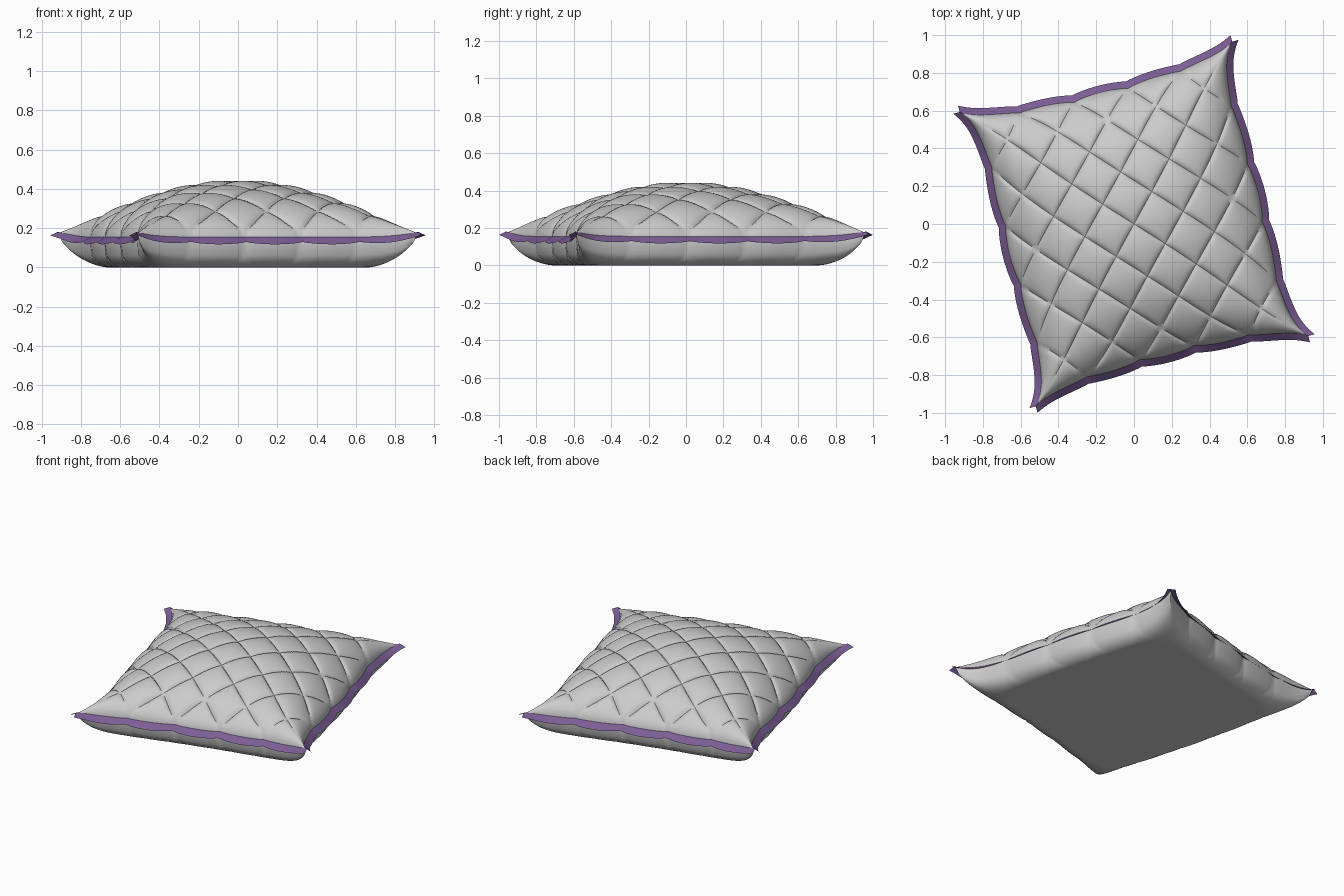
import bpy, bmesh
from math import sin, pi, radians
from mathutils import Vector, Matrix

if "Cube" in bpy.data.objects:
    bpy.data.objects.remove(bpy.data.objects["Cube"])

N = 120                       # grid resolution, a multiple of the quilt period
CELL = 0.4                    # quilt line spacing in the -1..1 cloth space
ROT = Matrix.Rotation(radians(14.5), 3, 'Z')


def puff(a, b):
    """0 on the diagonal stitch lines, 1 in the middle of a quilt cell."""
    s = abs(sin(pi * (a + b) / CELL) * sin(pi * (a - b) / CELL))
    return s ** 0.36


def plan(a, b):
    """Pinched-corner square outline with small scallops on the rim."""
    u = a * (0.672 - 0.045 * b ** 2 + 0.118 * b ** 6)
    v = b * (0.712 + 0.04 * a ** 2 + 0.053 * a ** 6)
    scallop = 0.025 * max(abs(a), abs(b)) ** 12 * (1 - a * a * b * b)
    k = 1 + scallop * (puff(a, b) - 0.5)
    return u * k, v * k


def rim_z(a, b):
    m = min(abs(a), abs(b))
    return 0.148 + 0.025 * m ** 6


def fill(a, b):
    return max(0.0, (1 - a * a) * (1 - b * b))


def top(a, b):
    u, v = plan(a, b)
    f = fill(a, b)
    corner = 0.25 * a * a * b * b * f ** 0.5
    groove = 0.024 * min(1, 7 * f) * (puff(a, b) - 0.8)
    return Vector((u, v, rim_z(a, b) + 0.294 * f ** 0.61 + corner + groove))


def bottom(a, b):
    u, v = plan(a, b)
    g = min(1.0, 1.75 * (1 + 0.5 * a * a * b * b) * fill(a, b) ** 0.4)
    return Vector((u, v, rim_z(a, b) * (1 - g) ** 1.5))


def finish(name, bm, angle, color=None):
    me = bpy.data.meshes.new(name)
    bm.to_mesh(me)
    bm.free()
    ob = bpy.data.objects.new(name, me)
    bpy.context.collection.objects.link(ob)
    if color:
        mat = bpy.data.materials.new(name + "_colour")
        mat.diffuse_color = color
        mat.use_nodes = True
        mat.node_tree.nodes["Principled BSDF"].inputs["Base Color"].default_value = mat.diffuse_color
        me.materials.append(mat)
    bpy.ops.object.select_all(action='DESELECT')
    ob.select_set(True)
    bpy.context.view_layer.objects.active = ob
    bpy.ops.object.shade_smooth_by_angle(angle=radians(angle))
    return ob


def add_sheet(bm, rows, values=None):
    """Grid of faces; with values, split each quad along its lower diagonal."""
    grid = [[bm.verts.new(ROT @ p) for p in row] for row in rows]
    for j in range(len(grid) - 1):
        for i in range(len(grid[0]) - 1):
            q = (grid[j][i], grid[j][i + 1], grid[j + 1][i + 1], grid[j + 1][i])
            if not values:
                bm.faces.new(q)
            elif (values[j][i] + values[j + 1][i + 1]
                  < values[j][i + 1] + values[j + 1][i]):
                bm.faces.new((q[0], q[1], q[2]))
                bm.faces.new((q[0], q[2], q[3]))
            else:
                bm.faces.new((q[0], q[1], q[3]))
                bm.faces.new((q[1], q[2], q[3]))


steps = [2 * i / N - 1 for i in range(N + 1)]

# Quilted cushion body: domed quilted top and flat-bottomed underside
bm = bmesh.new()
stitch = [[puff(a, b) for a in steps] for b in steps]
add_sheet(bm, [[top(a, b) for a in steps] for b in steps], stitch)
add_sheet(bm, [[bottom(a, b) for a in steps] for b in steps])
rim = [v for v in bm.verts if v.is_boundary]
bmesh.ops.remove_doubles(bm, verts=rim, dist=0.0005)
bmesh.ops.recalc_face_normals(bm, faces=bm.faces)
finish("quilted_cushion", bm, 60)

# Purple trim: one thin sloping ribbon along each side, open at the corners
bm = bmesh.new()
sides = [(lambda t: (1, t), (1, 0)), (lambda t: (-1, t), (-1, 0)),
         (lambda t: (t, 1), (0, 1)), (lambda t: (t, -1), (0, -1))]
for edge, (nx, ny) in sides:
    inner, outer = [], []
    for t in steps:
        p = top(*edge(t))
        out = Vector((nx, ny, 0))
        wave = 0.012 * (puff(*edge(t)) - 0.5) * (1 - t ** 8)
        drop = 0.024 * (1 - 0.6 * t ** 8)
        inner.append(p - out * 0.004 + Vector((0, 0, 0.008)))
        outer.append(p + out * 0.035 + Vector((0, 0, -drop - wave)))
    add_sheet(bm, [inner, outer])
for f in bm.faces:
    f.normal_update()
    if f.normal.z < 0:
        f.normal_flip()
finish("edge_trim", bm, 50, (0.2, 0.11, 0.3, 1))
